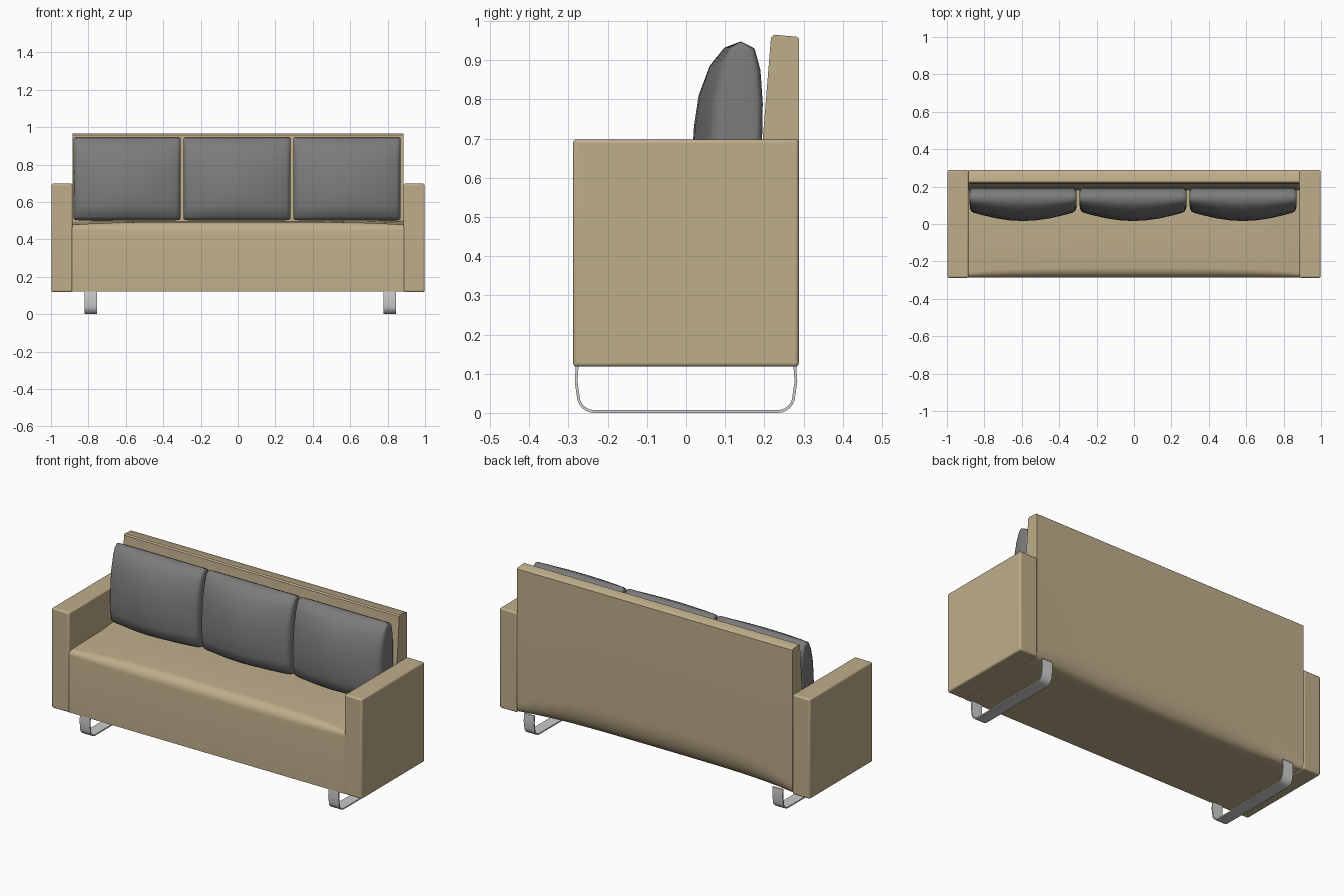
import bpy, bmesh, math

if "Cube" in bpy.data.objects:
    bpy.data.objects.remove(bpy.data.objects["Cube"])


def material(name, rgb):
    m = bpy.data.materials.new(name)
    m.diffuse_color = (*rgb, 1)
    m.use_nodes = True
    m.node_tree.nodes["Principled BSDF"].inputs["Base Color"].default_value = m.diffuse_color
    return m


FABRIC = material("beige fabric", (0.52, 0.42, 0.255))
GREY = material("grey cushion fabric", (0.20, 0.20, 0.20))
METAL = material("light metal", (0.62, 0.62, 0.63))


def finish(bm, name, mat, bevel=0, angle=40):
    bmesh.ops.recalc_face_normals(bm, faces=bm.faces)
    me = bpy.data.meshes.new(name)
    bm.to_mesh(me)
    bm.free()
    me.materials.append(mat)
    ob = bpy.data.objects.new(name, me)
    bpy.context.collection.objects.link(ob)
    if bevel:
        b = ob.modifiers.new("bevel", 'BEVEL')
        b.width, b.segments = bevel, 3
        b.limit_method = 'ANGLE'
        b.angle_limit = math.radians(50)
    bpy.ops.object.select_all(action='DESELECT')
    ob.select_set(True)
    bpy.context.view_layer.objects.active = ob
    bpy.ops.object.shade_smooth_by_angle(angle=math.radians(angle))
    return ob


def loft(name, sections, mat, bevel=0, angle=40):
    """Skin a list of (x, [(y, z), ...]) closed cross-sections."""
    bm = bmesh.new()
    rings = [[bm.verts.new((x, y, z)) for y, z in pts] for x, pts in sections]
    n = len(rings[0])
    for a, b in zip(rings, rings[1:]):
        for i in range(n):
            j = (i + 1) % n
            bm.faces.new((a[i], a[j], b[j], b[i]))
    bm.faces.new(rings[0])
    bm.faces.new(rings[-1])
    return finish(bm, name, mat, bevel, angle)


def arc(cy, cz, ry, rz, a0, a1, n=7):
    out = []
    for i in range(n):
        a = math.radians(a0 + (a1 - a0) * i / (n - 1))
        out.append((cy + ry * math.cos(a), cz + rz * math.sin(a)))
    return out


# Arms
for side, s in (("left", -1), ("right", 1)):
    prof = [(-0.288, 0.118), (0.288, 0.118), (0.288, 0.698), (-0.288, 0.698)]
    loft(side + "_arm", [(s * 0.885, prof), (s * 0.998, prof)], FABRIC, 0.009)

# Seat base: rounded front lip, slightly crowned in the middle
sections = []
for i in range(17):
    t = -1 + i / 8
    c = 1 - t ** 4
    top = 0.478 + 0.016 * c
    r = 0.025 + 0.03 * c
    prof = [(0.2, 0.12), (-0.286, 0.12)]
    prof += arc(-0.286 + r, top - r, r, r, 180, 90)
    prof += [(0.0, top + 0.004), (0.2, 0.498)]
    sections.append((0.888 * t, prof))
loft("seat", sections, FABRIC)

# Backrest: leaning front face, lower rear edge tucked under towards the middle
sections = []
for i in range(17):
    t = -1 + i / 8
    c = 1 - abs(t) ** 4
    ry, rz = 0.02 + 0.055 * c, 0.05 + 0.11 * c
    prof = [(0.172, 0.12)] + arc(0.288 - ry, 0.12 + rz, ry, rz, -90, 0)
    prof += [(0.288, 0.955), (0.282, 0.96), (0.224, 0.965), (0.217, 0.958),
             (0.196, 0.70), (0.18, 0.45)]
    sections.append((0.885 * t, prof))
loft("backrest", sections, FABRIC)

# Back cushions: side profile shrunk towards both ends
SIDE = [(0.07, 0.502), (0.035, 0.52), (0.02, 0.58), (0.016, 0.66), (0.02, 0.73),
        (0.032, 0.81), (0.06, 0.885), (0.098, 0.932), (0.14, 0.948),
        (0.175, 0.93), (0.19, 0.875), (0.196, 0.79), (0.194, 0.68),
        (0.19, 0.56), (0.18, 0.512), (0.15, 0.502)]
ENDS = [(0.286, 0.30, 0.955), (0.284, 0.45, 0.975), (0.277, 0.58, 0.99),
        (0.262, 0.65, 1.0), (0.21, 0.76, 1.0), (0.14, 0.89, 1.0), (0.07, 0.97, 1.0)]
STEPS = ([(-x, d, h) for x, d, h in ENDS] + [(0, 1, 1)] + ENDS[::-1])
for label, cx in (("left", -0.593), ("middle", -0.005), ("right", 0.583)):
    sections = []
    for dx, d, h in STEPS:
        back = 0.4 + 0.6 * min(1, d / 0.65)
        prof = [(0.14 + (y - 0.14) * (d if y < 0.14 else back),
                 0.725 + (z - 0.725) * h) for y, z in SIDE]
        sections.append((cx + dx, prof))
    loft(label + "_back_cushion", sections, GREY, 0, 60)

# Sled legs: thin flat strap bent into a U
def strap(d):
    r = 0.045 - d
    pts = [(-0.281 + d, 0.125), (-0.284 + d, 0.08)]
    pts += arc(-0.279 + 0.045, 0.045, r, r, 180, 270)
    pts += arc(0.279 - 0.045, 0.045, r, r, 270, 360)
    return pts + [(0.284 - d, 0.08), (0.281 - d, 0.125)]


for label, cx in (("left", -0.787), ("right", 0.812)):
    prof = strap(0) + strap(0.007)[::-1]
    loft(label + "_sled_leg", [(cx - 0.033, prof), (cx + 0.033, prof)], METAL)
